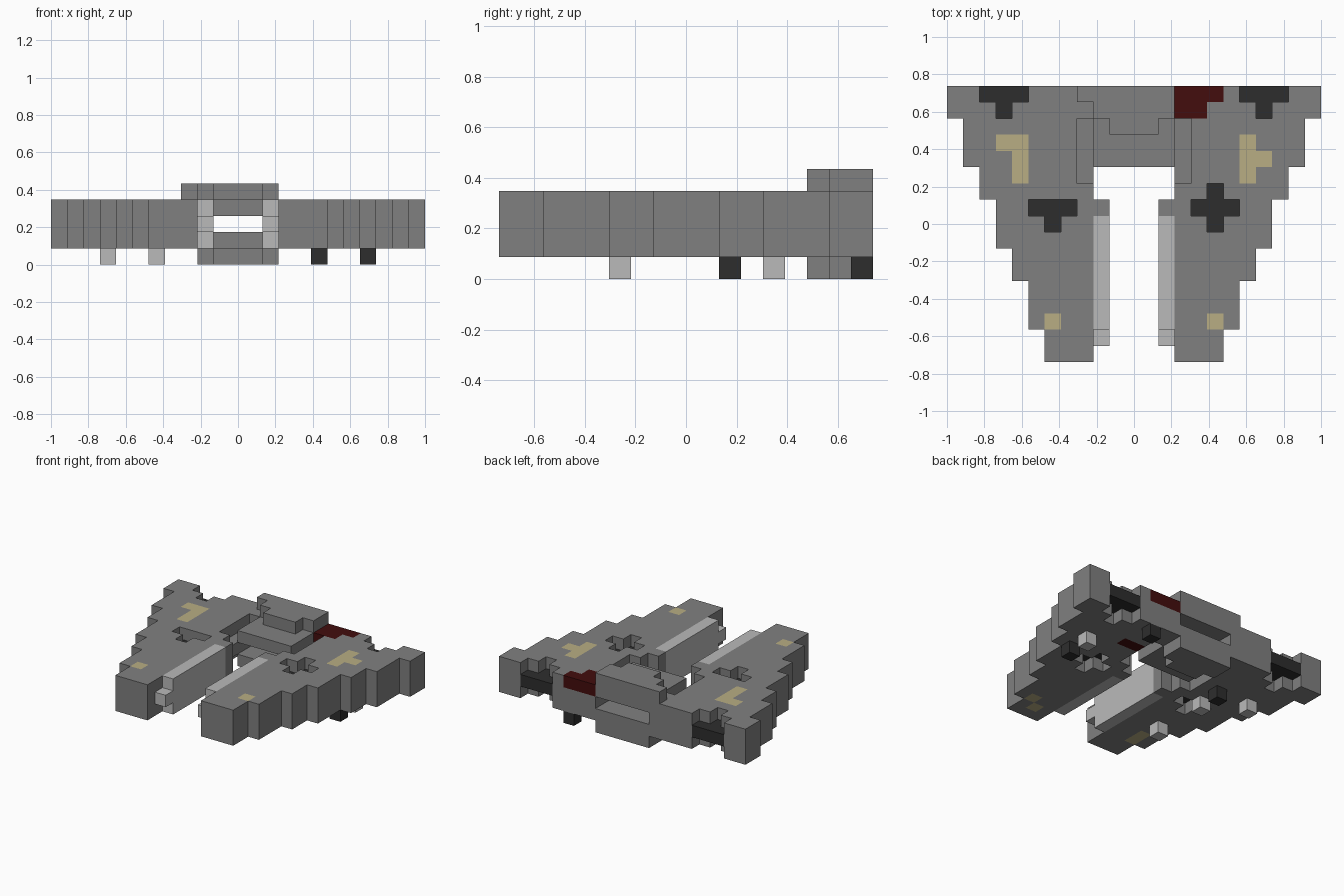
import bpy, bmesh, math
from mathutils import Vector

cube = bpy.data.objects.get("Cube")
if cube:
    bpy.data.objects.remove(cube, do_unlink=True)

# Block grid: 23 wide, 17 deep, 5 high
NX, NY = 23, 17
U = 2 / NX


def material(name, rgb):
    m = bpy.data.materials.new(name)
    m.use_nodes = True
    m.diffuse_color = (*rgb, 1)
    m.node_tree.nodes["Principled BSDF"].inputs["Base Color"].default_value = (*rgb, 1)
    return m


GREY = material("hull grey", (0.216, 0.216, 0.216))
LIGHT = material("light grey", (0.49, 0.49, 0.49))
DARK = material("charcoal", (0.027, 0.027, 0.027))
RED = material("dark red", (0.056, 0.004, 0.004))
TAN = material("tan", (0.48, 0.42, 0.23))


def block(x0, x1, y0, y1, z0, z1):
    """Cells filling a half-open box."""
    return {(x, y, z) for x in range(x0, x1) for y in range(y0, y1) for z in range(z0, z1)}


def mirror(cells):
    return {(NX - 1 - x, y, z) for x, y, z in cells}


def layer(columns, z):
    return {(x, y, z) for x, y in columns}


# Stepped wing: each strip runs from the inner edge to its own outer edge
wing = set()
starts = [0, 2, 5, 7, 10, 12, 15, NY]
for step, (front, back) in enumerate(zip(starts, starts[1:])):
    wing |= block(14, 17 + step, front, back, 1, 4)

# Side channels beside the centre section, open above and below
wing -= block(14, 15, 11, 15, 1, 2) | block(14, 15, 11, 15, 3, 4)

# Recesses with a dark middle layer
notch = {(18, 16), (19, 16), (20, 16), (19, 15)}
tee = {(15, 9), (16, 9), (17, 9), (16, 8)}
plus = tee | {(16, 10)}


def cut(cells, columns):
    for z in (1, 2, 3):
        cells = cells - layer(columns, z)
    return cells


left_wing = cut(wing, notch | plus)
right_wing = mirror(cut(wing, notch | tee))
left_inlays = layer(notch | plus, 2)
right_inlays = mirror(layer(notch | tee, 2))

# Red corner panel on the left wing
red_panel = block(14, 17, 16, 17, 3, 4) | block(14, 16, 15, 16, 3, 4)
left_wing -= red_panel

# Centre section: two decks with a slot between, and raised caps
decks = block(9, 14, 12, 17, 1, 2) | block(9, 14, 12, 17, 3, 4)
cap = block(9, 14, 15, 17, 0, 1) | block(10, 13, 14, 15, 0, 1)
top_cap = {(x, y, 4) for x, y, z in cap} | {(8, 16, 4)}

# Inner rails with a protruding tip and a grey rear end
rail = block(13, 14, 2, 9, 1, 4) | {(13, 1, 2)}
rail_end = block(13, 14, 9, 10, 1, 4)

# Underside feet
dark_feet = layer({(16, 16), (19, 10), (6, 12)}, 0)
light_feet = layer({(19, 12), (6, 5), (6, 10), (3, 12)}, 0)

# Painted patches on upper and lower hull faces
tan_top = {(3, 13), (4, 13), (4, 12), (4, 11), (6, 2),
           (18, 13), (18, 12), (18, 11), (19, 12), (16, 2)}
tan_bottom = {(16, 2), (15, 1), (6, 2), (6, 3)}
red_bottom = {(15, 13), (16, 13)}

parts = [
    ("left_wing", left_wing, GREY),
    ("right_wing", right_wing, GREY),
    ("left_inlays", left_inlays, DARK),
    ("right_inlays", right_inlays, DARK),
    ("red_panel", red_panel, RED),
    ("centre_decks", decks, GREY),
    ("lower_cap", cap, GREY),
    ("upper_cap", top_cap, GREY),
    ("left_rail", rail, LIGHT),
    ("right_rail", mirror(rail), LIGHT),
    ("left_rail_end", rail_end, GREY),
    ("right_rail_end", mirror(rail_end), GREY),
    ("dark_feet", dark_feet, DARK),
    ("light_feet", light_feet, LIGHT),
]
solid = set().union(*(cells for _, cells, _ in parts))


def paint(cell, axis, sign):
    """Material slot for a face of the wings."""
    x, y, z = cell
    if axis == 2 and sign > 0 and z == 3 and (x, y) in tan_top:
        return 1
    if axis == 2 and sign < 0 and z == 1:
        return 1 if (x, y) in tan_bottom else 2 if (x, y) in red_bottom else 0
    return 0


def build(name, cells, mat):
    bm = bmesh.new()
    is_wing = name.endswith("wing")
    for cell in sorted(cells):
        centre = Vector(cell) + Vector((0.5 - NX / 2, 0.5 - NY / 2, 0.5))
        for axis in range(3):
            for sign in (-1, 1):
                n = Vector((0, 0, 0))
                n[axis] = sign
                if tuple(int(c + d) for c, d in zip(cell, n)) in solid:
                    continue
                # Outward-facing square on this side of the cell
                a = Vector((0, 0, 0))
                a[(axis + 1) % 3] = 0.5
                b = n.cross(a)
                mid = centre + n / 2
                corners = [mid - a - b, mid + a - b, mid + a + b, mid - a + b]
                face = bm.faces.new([bm.verts.new(c * U) for c in corners])
                if is_wing:
                    face.material_index = paint(cell, axis, sign)
    bmesh.ops.remove_doubles(bm, verts=bm.verts, dist=U / 100)
    bmesh.ops.dissolve_limit(bm, angle_limit=math.radians(1), verts=bm.verts,
                             edges=bm.edges, delimit={'MATERIAL', 'NORMAL'})
    mesh = bpy.data.meshes.new(name)
    bm.to_mesh(mesh)
    bm.free()
    for m in ([mat, TAN, RED] if is_wing else [mat]):
        mesh.materials.append(m)
    bpy.context.scene.collection.objects.link(bpy.data.objects.new(name, mesh))


for part in parts:
    build(*part)
